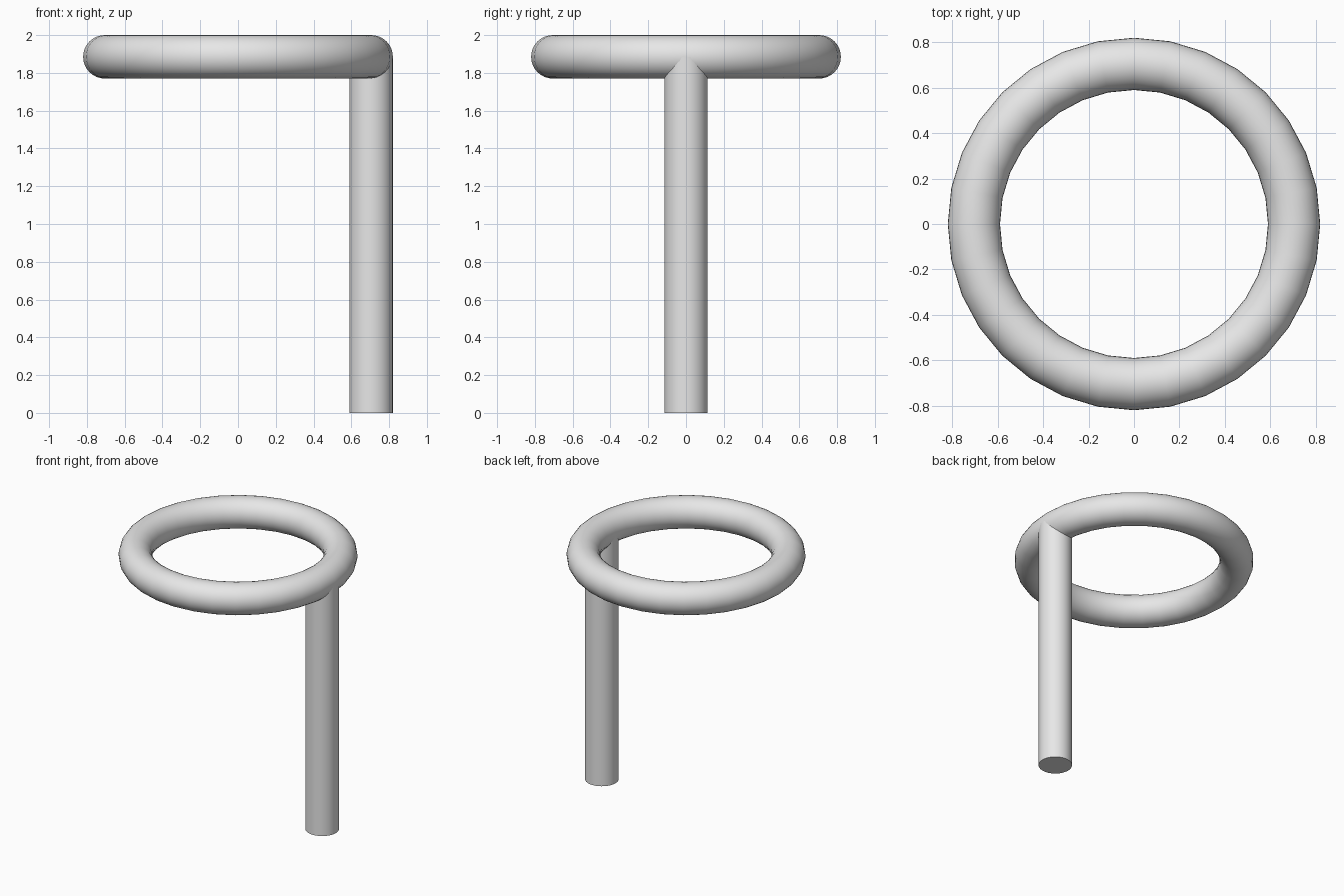
import bpy
import math

cube = bpy.data.objects.get("Cube")
if cube:
    bpy.data.objects.remove(cube, do_unlink=True)

HEIGHT = 2.0
TUBE = 0.115               # radius shared by ring and post
RING = 0.705               # radius of the ring centre line
RING_Z = HEIGHT - TUBE
SIDES = 32

# Single grey material
grey = bpy.data.materials.new("plain_grey")
grey.use_nodes = True
colour = (0.8, 0.8, 0.8, 1)
grey.diffuse_color = colour
grey.node_tree.nodes["Principled BSDF"].inputs["Base Color"].default_value = colour


def finish(name):
    obj = bpy.context.object
    obj.name = name
    obj.data.name = name
    obj.data.materials.append(grey)
    bpy.ops.object.shade_smooth_by_angle(angle=math.radians(40))
    return obj


# Horizontal ring at the top
bpy.ops.mesh.primitive_torus_add(
    major_segments=SIDES, minor_segments=SIDES,
    major_radius=RING, minor_radius=TUBE, location=(0, 0, RING_Z))
finish("ring")

# Upright post ending on the centre line of the ring
bpy.ops.mesh.primitive_cylinder_add(
    vertices=SIDES, radius=TUBE, depth=RING_Z, location=(RING, 0, RING_Z / 2))
finish("post")
